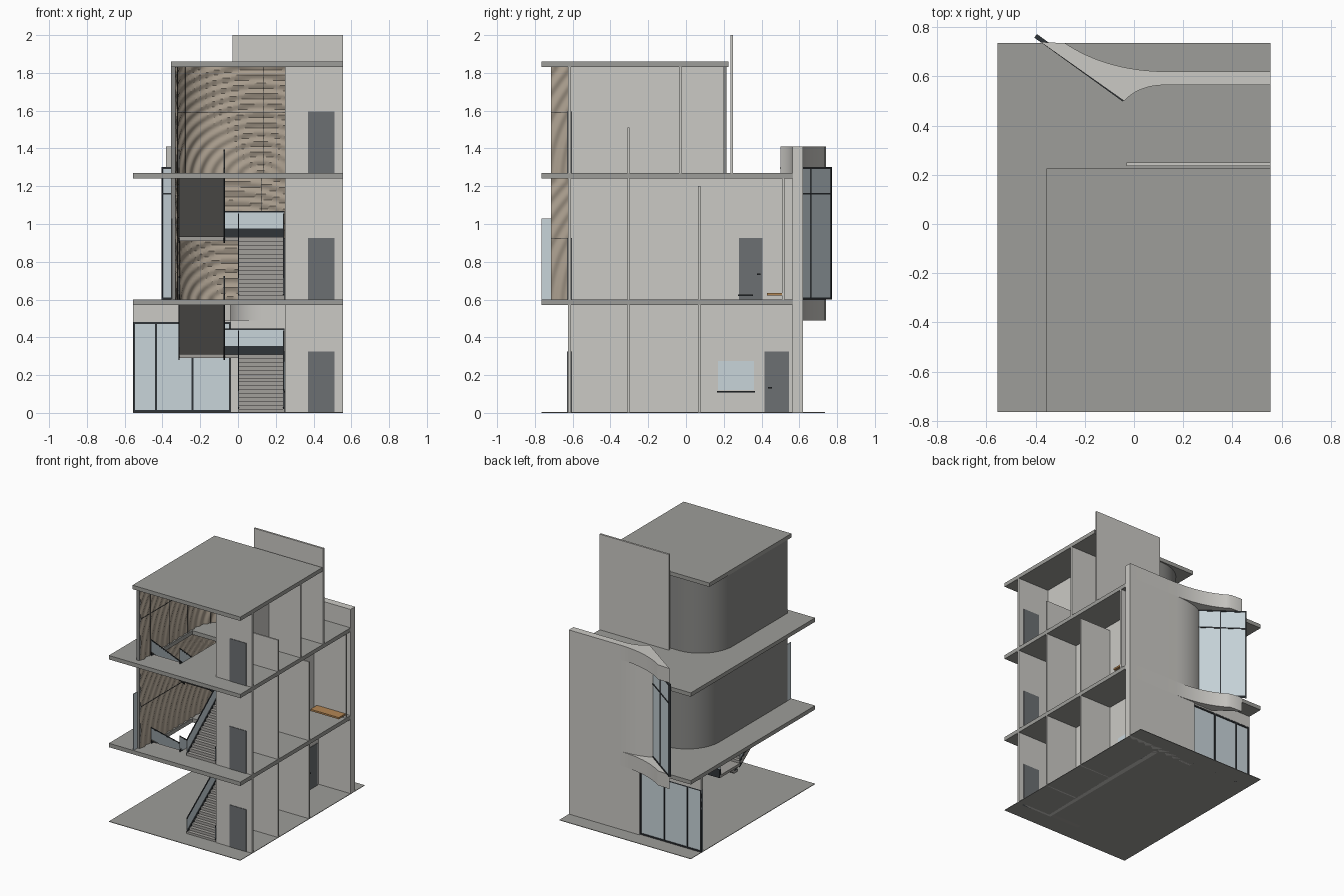
import bpy, bmesh, math
from mathutils import Vector

if "Cube" in bpy.data.objects:
    bpy.data.objects.remove(bpy.data.objects["Cube"])

def material(name, r, g, b):
    m = bpy.data.materials.new(name)
    m.diffuse_color = (r, g, b, 1)
    m.use_nodes = True
    m.node_tree.nodes["Principled BSDF"].inputs["Base Color"].default_value = m.diffuse_color
    return m

WALL = material("plaster", .60, .59, .56)
SLAB = material("concrete", .34, .34, .32)
GLASS = material("glass", .58, .66, .70)
DARK = material("dark_metal", .03, .035, .04)
DOOR = material("door_grey", .15, .16, .17)
WOOD = material("panel_wood", .40, .34, .27)
BENCH = material("bench_wood", .45, .24, .09)
STEP = material("step_stone", .36, .35, .33)
SHELL = material("shell_grey", .25, .25, .24)

def finish(name, bm, mat, smooth=False):
    bmesh.ops.recalc_face_normals(bm, faces=bm.faces)
    me = bpy.data.meshes.new(name)
    bm.to_mesh(me)
    bm.free()
    me.materials.append(mat)
    ob = bpy.data.objects.new(name, me)
    bpy.context.collection.objects.link(ob)
    if smooth:
        bpy.ops.object.select_all(action='DESELECT')
        ob.select_set(True)
        bpy.context.view_layer.objects.active = ob
        bpy.ops.object.shade_smooth_by_angle(angle=math.radians(35))
    return ob

def prism(name, pts, lo, hi, mat, axis='z', smooth=False):
    """Extrude an (x, y) outline along z, or a (y, z) outline along x."""
    bm = bmesh.new()
    put = (lambda p: (p[0], p[1], lo)) if axis == 'z' else (lambda p: (lo, p[0], p[1]))
    f = bm.faces.new([bm.verts.new(put(p)) for p in pts])
    up = bmesh.ops.extrude_face_region(bm, geom=[f])["geom"]
    d = Vector((0, 0, hi - lo)) if axis == 'z' else Vector((hi - lo, 0, 0))
    bmesh.ops.translate(bm, vec=d, verts=[v for v in up if isinstance(v, bmesh.types.BMVert)])
    return finish(name, bm, mat, smooth)

def box(name, x0, x1, y0, y1, z0, z1, mat=WALL):
    return prism(name, [(x0, y0), (x1, y0), (x1, y1), (x0, y1)], z0, z1, mat)

def bez(a, b, c, n=12):
    return [tuple((1-t)**2*p + 2*t*(1-t)*q + t*t*r for p, q, r in zip(a, b, c))
            for t in [i/n for i in range(n+1)]]

# ground and floor slabs with stair openings
box("ground", -.555, .555, -.765, .735, 0, .004, SLAB)
outline = [(-.555, -.765), (.555, -.765), (.555, .566), (0, .566), (-.04, .5), (-.37, .735), (-.555, .735)]
for i, z in enumerate((.57, 1.24)):
    slab = prism(f"floor_slab_{i+1}", outline, z, z + .03, SLAB)
    cutter = box("stair_opening_cutter", -.315, -.07, -.6, -.1, z - .1, z + .1)
    mod = slab.modifiers.new("opening", 'BOOLEAN')
    mod.object, mod.operation, mod.solver = cutter, 'DIFFERENCE', 'EXACT'
    bpy.context.view_layer.objects.active = slab
    bpy.ops.object.modifier_apply(modifier=mod.name)
    bpy.data.objects.remove(cutter)
box("roof_slab", -.355, .555, -.765, .225, 1.83, 1.86, SLAB)
box("rear_parapet", -.03, .555, .235, .25, 1.27, 2.0)

# back wall with flared bay caps
inner = bez((.13, .565), (.02, .565), (-.04, .5))
flare = bez((-.28, .735), (-.11, .622), (.13, .62))
cap = [(.555, .565)] + inner + [(-.38, .74)] + flare + [(.555, .62)]
mid = [(.555, .565)] + inner + bez((-.13, .566), (-.03, .62), (.12, .62)) + [(.555, .62)]
box("back_wall_ground", -.04, .555, .565, .62, 0, .49)
prism("bay_cap_lower", cap, .49, .6, WALL, smooth=True)
prism("back_wall_curved", mid, .6, 1.3, WALL, smooth=True)
prism("bay_cap_upper", cap, 1.3, 1.41, WALL, smooth=True)

# diagonal bay glazing
A, D, N = Vector((-.04, .505)), Vector((-.36, .26)), Vector((.585, .81))
def bay(name, t0, t1, z0, z1, w, mat):
    p, q = A + D*t0, A + D*t1
    prism(name, [p - N*w, q - N*w, q + N*w, p + N*w], z0, z1, mat)
bay("bay_glass", 0, .99, .6, 1.3, .006, GLASS)
for t in (.15, .57, .985):
    bay("bay_mullion", t, t + .015, .6, 1.3, .009, DARK)
for z in (.6, 1.155, 1.292):
    bay("bay_transom", 0, 1, z, z + .01, .009, DARK)

# storefront glazing
box("storefront_header", -.555, -.04, .585, .612, .48, .57)
box("storefront_glass", -.555, -.04, .596, .604, 0, .48, GLASS)
for x in (-.555, -.44, -.245, -.048):
    box("storefront_mullion", x, x + .01, .59, .61, 0, .48, DARK)
for z in (.004, .47):
    box("storefront_rail", -.555, -.04, .59, .61, z, z + .01, DARK)

# front walls, doors and long inner wall on each floor
for i, (z0, z1, end) in enumerate(((0, .57, .566), (.6, 1.24, .566), (1.27, 1.83, .2))):
    box(f"front_wall_{i+1}", .25, .555, -.625, -.608, z0, z1)
    box(f"front_door_{i+1}", .37, .51, -.629, -.604, z0, z0 + .325, DOOR)
    box(f"long_wall_{i+1}", .25, .285, -.608, end, z0, z1)

# room partitions
for y, z0, z1 in ((-.305, 0, .57), (.07, 0, .57), (-.305, .6, 1.24), (.07, .6, 1.2),
                  (.515, .6, 1.24), (-.305, 1.27, 1.51), (-.03, 1.27, 1.83)):
    box("partition", .285, .555, y - .006, y + .006, z0, z1)

# side doors, window, bench
for y0, y1, z in ((.415, .545, 0), (.28, .405, .6)):
    box("side_door", .247, .289, y0, y1, z, z + .325, DOOR)
    k = y0 + .02 if z == 0 else y1 - .03
    box("door_handle", .289, .297, k, k + .02, z + .13, z + .138, DARK)
box("side_window", .247, .289, .17, .36, .12, .275, GLASS)
box("window_sill", .247, .295, .165, .365, .108, .116, DARK)
box("bench_seat", .31, .55, .43, .51, .622, .635, BENCH)
box("shelf", .289, .35, .275, .355, .62, .628, DARK)

# curved outer shells and rippled wood panels
def shell_path(off, ya):
    r = .26 - off
    arc = [(-.08 - r*math.cos(a), ya + r*math.sin(a)) for a in [math.pi/2*i/20 for i in range(21)]]
    return [(-.34 + off, -.715)] + arc + [(.25, ya + r)]

def along(pts, n):
    v = [Vector(p) for p in pts]
    seg = [(b - a).length for a, b in zip(v, v[1:])]
    for i in range(n + 1):
        d, k = sum(seg)*i/n, 0
        while k < len(seg) - 1 and d > seg[k]:
            d -= seg[k]
            k += 1
        t = (v[k+1] - v[k]).normalized()
        yield sum(seg)*i/n, v[k] + t*d, Vector((t.y, -t.x))

for i, (z0, z1, ya) in enumerate(((.6, 1.24, .1), (1.27, 1.83, -.06))):
    ring = shell_path(-.015, ya) + shell_path(.008, ya)[::-1]
    prism(f"outer_shell_{i+2}", ring, z0, z1, SHELL, smooth=True)
    bm, rows, nz = bmesh.new(), [], 40
    for s, p, n in along(shell_path(.01, ya), 150):
        col = []
        for j in range(nz + 1):
            z = z0 + (z1 - z0)*j/nz
            q = p + n*(.005 + .005*math.sin(95*math.hypot(s - 1.25, 1.3*(z - z0 + .05))))
            col.append(bm.verts.new((q.x, q.y, z)))
        rows.append(col)
    for a, b in zip(rows, rows[1:]):
        for j in range(nz):
            bm.faces.new((a[j], b[j], b[j+1], a[j+1]))
    finish(f"ripple_panel_{i+2}", bm, WOOD, True)
    # panel joints
    joint = shell_path(.02, ya) + shell_path(.022, ya)[::-1]
    prism("panel_joint", joint, z0 + .32, z0 + .323, DARK)
    for s, p, n in list(along(shell_path(.021, ya), 12))[1:12:2]:
        box("panel_seam", p.x - .001, p.x + .001, p.y - .001, p.y + .001, z0, z1, DARK)
box("balcony_side_glass", -.353, -.347, -.765, -.715, .6, 1.03, GLASS)

# stairs: two flights and a half landing per storey
def flight(name, x0, x1, ya, yb, z0, z1, n=15):
    dy, dz = (yb - ya)/n, (z1 - z0)/n
    pts = []
    for i in range(n):
        pts += [(ya + i*dy, z0 + i*dz), (ya + i*dy, z0 + (i+1)*dz)]
    pts += [(yb, z1), (yb, z1 - .03), (ya + dy*1.2, z0)]
    prism(name, pts, x0, x1, STEP, axis='x')
    for x in (x0, x1 - .006):
        for part, lo, hi, w, mat in (("stringer", -.03, .025, .006, DARK),
                                     ("rail_glass", .03, .115, .004, GLASS), ("handrail", .115, .125, .006, DARK)):
            prism(f"{name}_{part}", [(ya, max(z0 + lo, 0)), (yb, z1 + lo), (yb, z1 + hi), (ya, z0 + hi)],
                  x, x + w, mat, axis='x')

for i, (z0, zm, z1) in enumerate(((0, .31, .6), (.6, .93, 1.27))):
    flight(f"lower_flight_{i+1}", 0, .245, -.62, -.2, z0, zm)
    flight(f"upper_flight_{i+1}", -.315, -.07, -.2, -.6, zm, z1)
    box(f"landing_{i+1}", -.315, .245, -.2, .04, zm - .02, zm, STEP)
    box("landing_rail_base", -.315, .245, .03, .044, zm - .02, zm + .045, DARK)
    box("landing_rail_glass", -.315, .245, .034, .04, zm + .045, zm + .13, GLASS)
    box("landing_handrail", -.315, .245, .031, .043, zm + .13, zm + .138, DARK)
